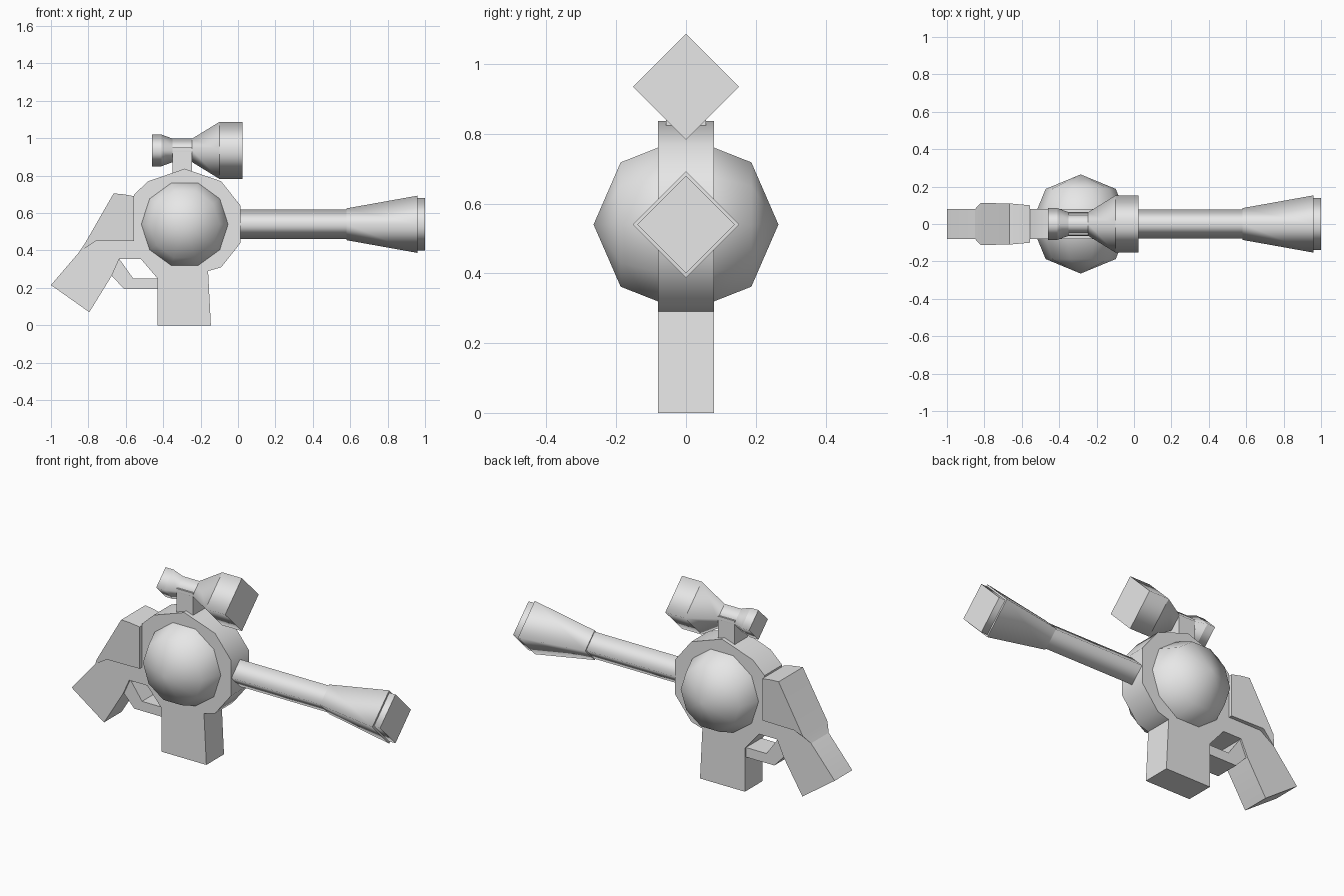
import bpy, bmesh, math
from mathutils import Matrix

cube = bpy.data.objects.get("Cube")
if cube:
    bpy.data.objects.remove(cube, do_unlink=True)

grey = bpy.data.materials.new("plain grey")
grey.use_nodes = True
grey.diffuse_color = (0.8, 0.8, 0.8, 1)
grey.node_tree.nodes["Principled BSDF"].inputs["Base Color"].default_value = (0.8, 0.8, 0.8, 1)


def finish(name, bm):
    bmesh.ops.recalc_face_normals(bm, faces=bm.faces)
    mesh = bpy.data.meshes.new(name)
    bm.to_mesh(mesh)
    bm.free()
    obj = bpy.data.objects.new(name, mesh)
    bpy.context.collection.objects.link(obj)
    mesh.materials.append(grey)
    return obj


def prism(name, outline, width=None):
    """Side profile mirrored across y; points are (x, z) or (x, z, half width)."""
    bm = bmesh.new()
    sides = [[bm.verts.new((p[0], s * (width or p[2]), p[1])) for p in outline] for s in (-1, 1)]
    for side in sides:
        bm.faces.new(side)
    n = len(outline)
    for i in range(n):
        j = (i + 1) % n
        bm.faces.new((sides[0][i], sides[0][j], sides[1][j], sides[1][i]))
    obj = finish(name, bm)
    bpy.ops.object.select_all(action='DESELECT')
    obj.select_set(True)
    bpy.context.view_layer.objects.active = obj
    bpy.ops.object.shade_smooth_by_angle(angle=math.radians(40))
    return obj


def diamond_tube(name, profile, z):
    """Four-sided tube along x, smooth around and sharp between sections."""
    bm = bmesh.new()
    rings = []
    for x, r in profile:
        rings.append([bm.verts.new((x, r * math.cos(k * math.pi / 2), z + r * math.sin(k * math.pi / 2)))
                      for k in range(4)])
    for a, b in zip(rings, rings[1:]):
        for k in range(4):
            j = (k + 1) % 4
            bm.faces.new((a[k], a[j], b[j], b[k])).smooth = True
    for ring in (rings[0], rings[-1]):
        bm.faces.new(ring)
    for ring in rings:
        for k in range(4):
            bm.edges.get((ring[k], ring[(k + 1) % 4])).smooth = False
    return finish(name, bm)


# Round frame plate with the magazine below it
prism("frame_and_magazine", [
    (-.43, 0), (-.145, 0), (-.16, .29), (-.09, .31), (.013, .44), (.013, .64),
    (-.09, .77), (-.285, .837), (-.48, .77), (-.555, .70), (-.555, .45),
    (-.52, .355), (-.43, .25)], .08)

# Faceted drum bulging out of both sides
bm = bmesh.new()
bmesh.ops.create_uvsphere(bm, u_segments=10, v_segments=4, radius=.265)
bmesh.ops.transform(bm, verts=bm.verts, matrix=Matrix.Translation((-.285, 0, .54))
                    @ Matrix.Rotation(math.pi / 2, 4, 'X') @ Matrix.Rotation(math.pi / 2, 4, 'Z'))
for f in bm.faces:
    f.smooth = True
finish("drum", bm)

# Grip, trigger guard and the wider rear hump
prism("grip", [
    (-1, .215), (-.795, .07), (-.675, .265), (-.635, .355), (-.52, .355),
    (-.555, .46), (-.76, .46), (-.85, .39)], .08)
prism("trigger_guard", [
    (-.675, .265), (-.61, .195), (-.43, .195), (-.43, .25), (-.56, .25), (-.635, .355)], .07)
prism("rear_hump", [
    (-.85, .39, .08), (-.76, .45, .105), (-.555, .45, .10), (-.555, .69, .10),
    (-.61, .70, .105), (-.665, .705, .11), (-.82, .435, .112)])

# Barrel with flared muzzle
diamond_tube("barrel", [(-.1, .078), (.59, .078)], .54)
diamond_tube("muzzle", [(.58, .085), (.96, .153), (.961, .14), (1, .14)], .54)

# Scope and its mount
diamond_tube("scope", [
    (-.46, .085), (-.41, .085), (-.35, .063), (-.245, .063), (-.10, .152), (.025, .152)], .935)
prism("scope_mount", [(-.35, .78), (-.245, .78), (-.245, .95), (-.35, .95)], .058)
